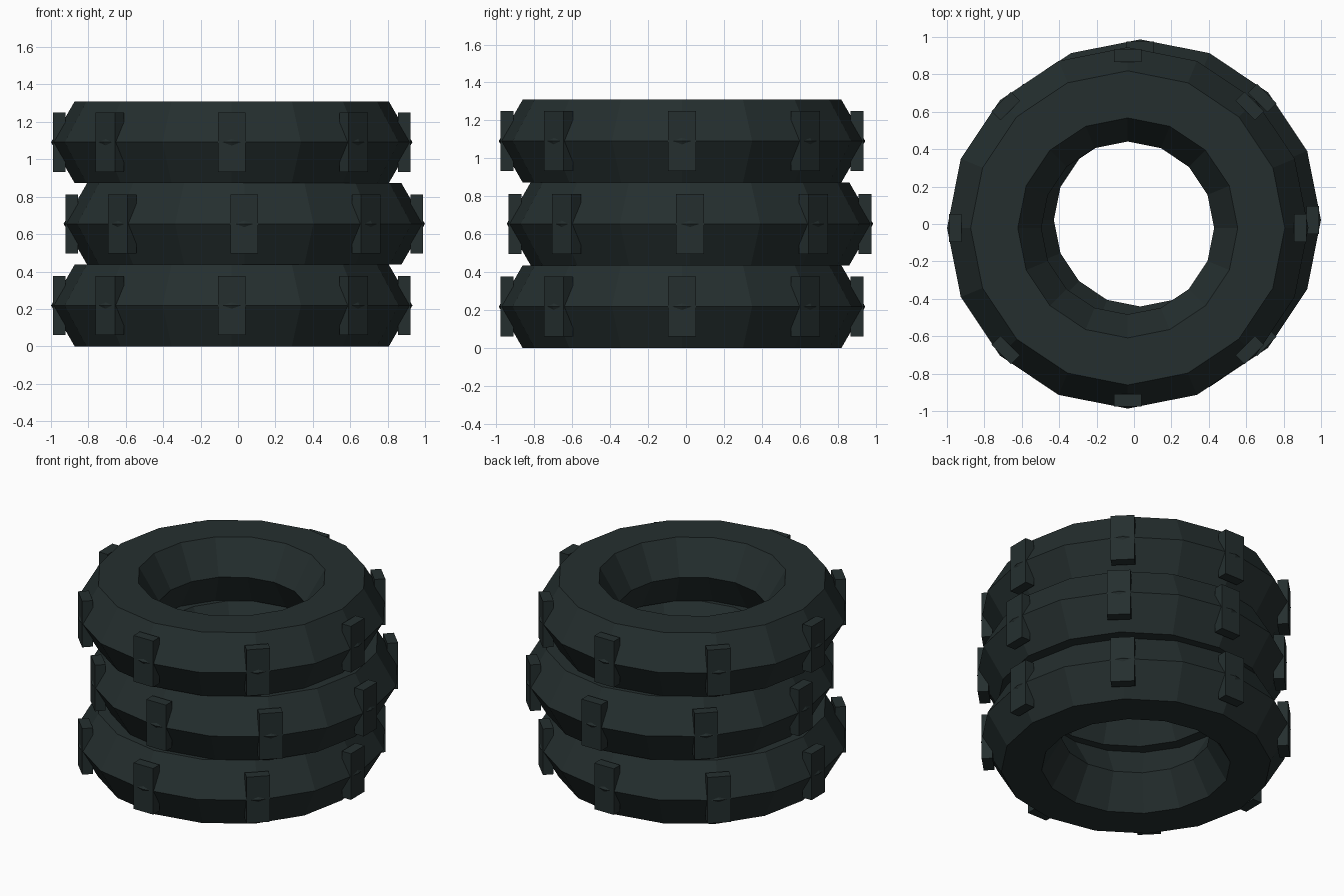
import bpy, bmesh, math
from mathutils import Matrix, Vector

if "Cube" in bpy.data.objects:
    bpy.data.objects.remove(bpy.data.objects["Cube"])

MAJOR, MINOR = 0.714, 0.252          # ring radius, hexagonal section radius
HALF_H = MINOR * math.sin(math.radians(60))

rubber = bpy.data.materials.new("dark rubber")
rubber.diffuse_color = (0.018, 0.028, 0.028, 1)
rubber.use_nodes = True
rubber.node_tree.nodes["Principled BSDF"].inputs["Base Color"].default_value = rubber.diffuse_color


def finish(name, bm, loc):
    bmesh.ops.recalc_face_normals(bm, faces=bm.faces)
    mesh = bpy.data.meshes.new(name)
    bm.to_mesh(mesh)
    bm.free()
    mesh.materials.append(rubber)
    obj = bpy.data.objects.new(name, mesh)
    obj.location = loc
    bpy.context.collection.objects.link(obj)


def tyre_body(name, loc, sides=16, section=6):
    # low-poly ring with a six-sided section
    bm = bmesh.new()
    rings = []
    for i in range(sides):
        a = math.tau * i / sides
        ring = []
        for j in range(section):
            b = math.tau * j / section
            r = MAJOR + MINOR * math.cos(b)
            ring.append(bm.verts.new((r * math.cos(a), r * math.sin(a), MINOR * math.sin(b))))
        rings.append(ring)
    for i in range(sides):
        p, q = rings[i], rings[(i + 1) % sides]
        for j in range(section):
            k = (j + 1) % section
            bm.faces.new((p[j], q[j], q[k], p[k]))
    finish(name, bm, loc)


def tread_lugs(name, loc, count=8):
    # upright blocks spaced evenly round the tread
    bm = bmesh.new()
    for i in range(count):
        m = (Matrix.Rotation(math.tau * i / count, 4, 'Z')
             @ Matrix.Translation((0.922, 0, 0))
             @ Matrix.Diagonal((0.068, 0.148, 0.316, 1)))
        bmesh.ops.create_cube(bm, size=1, matrix=m)
    finish(name, bm, loc)


# three stacked tyres, the middle one shifted sideways
for level, (label, side) in enumerate((("bottom", -1), ("middle", 1), ("top", -1))):
    loc = Vector((0.0335 * side, 0.021 * side, HALF_H * (2 * level + 1)))
    tyre_body(label + "_tyre", loc)
    tread_lugs(label + "_tread_lugs", loc)
